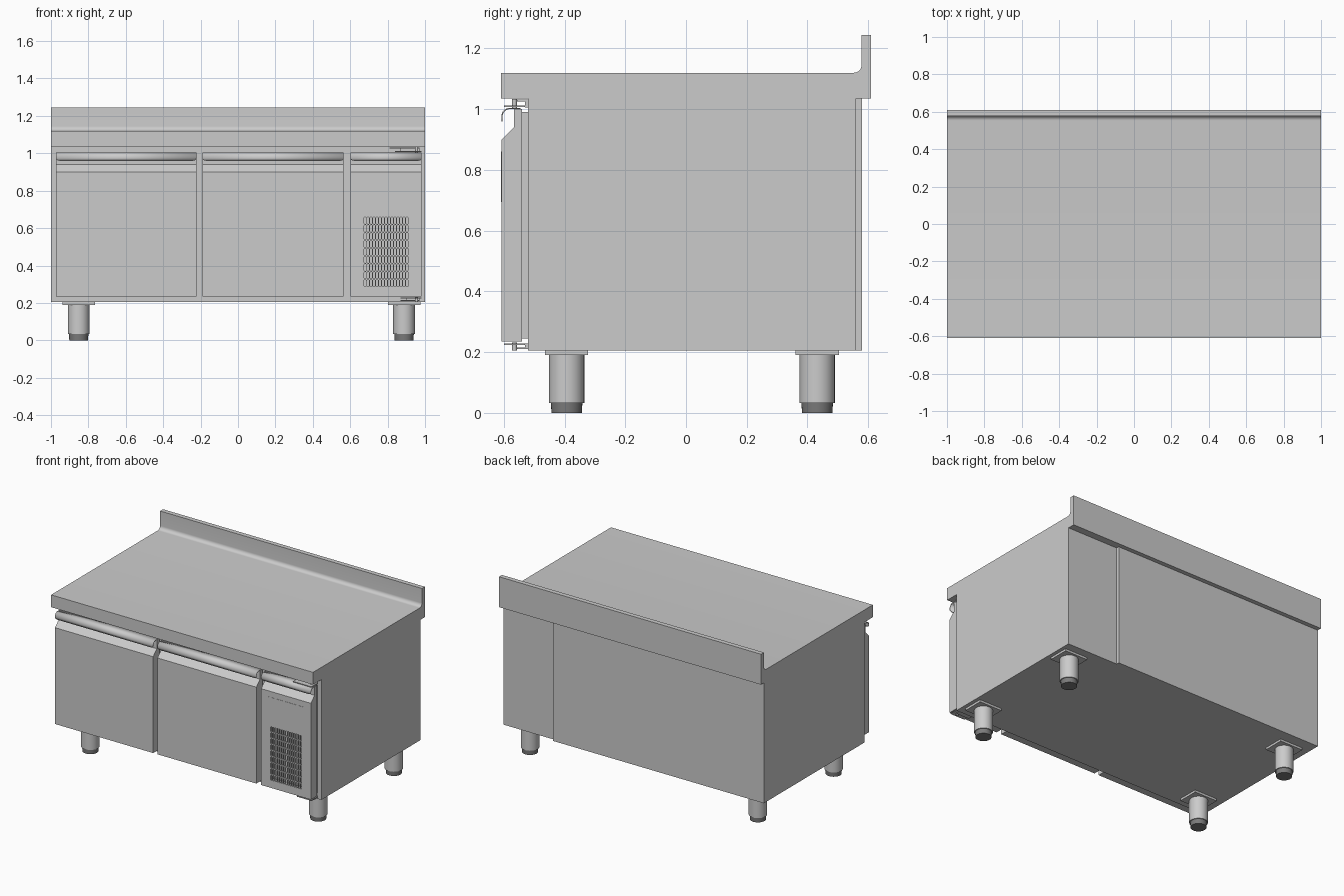
import bpy, bmesh
from math import sin, cos, pi, radians

if "Cube" in bpy.data.objects:
    bpy.data.objects.remove(bpy.data.objects["Cube"])


def finish(bm, name, color=None, smooth=False):
    bmesh.ops.recalc_face_normals(bm, faces=bm.faces)
    me = bpy.data.meshes.new(name)
    bm.to_mesh(me)
    bm.free()
    ob = bpy.data.objects.new(name, me)
    bpy.context.collection.objects.link(ob)
    if color:
        m = bpy.data.materials.get(name) or bpy.data.materials.new(name)
        m.diffuse_color = color
        m.use_nodes = True
        m.node_tree.nodes["Principled BSDF"].inputs["Base Color"].default_value = m.diffuse_color
        me.materials.append(m)
    if smooth:
        bpy.ops.object.select_all(action='DESELECT')
        ob.select_set(True)
        bpy.context.view_layer.objects.active = ob
        bpy.ops.object.shade_smooth_by_angle(angle=radians(35))
    return ob


def add_prism(bm, pts, offset):
    """Extrude a closed outline of 3D points by offset."""
    f = bm.faces.new([bm.verts.new(p) for p in pts])
    r = bmesh.ops.extrude_face_region(bm, geom=[f])
    vs = [g for g in r['geom'] if isinstance(g, bmesh.types.BMVert)]
    bmesh.ops.translate(bm, verts=vs, vec=offset)


def prism_x(name, profile, x0, x1, **kw):
    bm = bmesh.new()
    add_prism(bm, [(x0, y, z) for y, z in profile], (x1 - x0, 0, 0))
    return finish(bm, name, **kw)


def box(name, x0, x1, y0, y1, z0, z1, **kw):
    return prism_x(name, [(y0, z0), (y1, z0), (y1, z1), (y0, z1)], x0, x1, **kw)


def cylinder(name, x, y, z0, z1, r, r2=None, n=32, **kw):
    bm = bmesh.new()
    bmesh.ops.create_cone(bm, cap_ends=True, segments=n, radius1=r2 or r,
                          radius2=r, depth=z1 - z0)
    bmesh.ops.translate(bm, verts=bm.verts, vec=(x, y, (z0 + z1) / 2))
    return finish(bm, name, smooth=True, **kw)


def cut(ob, cutter):
    mod = ob.modifiers.new("cut", 'BOOLEAN')
    mod.object = cutter
    mod.solver = 'EXACT'
    cutter.hide_render = True
    cutter.hide_viewport = True


# Worktop with coved backsplash
cove = [(0.553 + 0.025 * sin(a), 1.145 - 0.025 * cos(a))
        for a in [i * pi / 16 for i in range(9)]]
prism_x("worktop", [(-0.61, 1.035), (-0.61, 1.12)] + cove +
        [(0.578, 1.245), (0.61, 1.245), (0.61, 1.035)], -1, 1, smooth=True)

# Cabinet body, with the machine bay stepped in at the back
bm = bmesh.new()
add_prism(bm, [(-1, -0.52, 0.205), (1, -0.52, 0.205), (1, 0.56, 0.205),
               (0.61, 0.56, 0.205), (0.61, 0.58, 0.205), (-1, 0.58, 0.205)],
          (0, 0, 0.83))
finish(bm, "cabinet_body")

# Light strip between the two main doors
box("mullion_strip", -0.22, -0.193, -0.523, -0.519, 0.31, 0.93,
    color=(0.8, 0.8, 0.83, 1))

# Doors, each with gasket and a rolled handle lip
FRONT = -0.607
door_profile = [(-0.54, 0.235), (FRONT, 0.235), (FRONT, 0.90),
                (-0.567, 0.94), (-0.567, 1.0), (-0.54, 1.0)]


def handle(name, x0, x1):
    # path across the top, over the roll, then down with rounded lower corners
    path = [(-0.545, 1.0025, 0), (-0.58, 1.0025, 0)]
    path += [(-0.58 - 0.026 * sin(a), 0.9765 + 0.026 * cos(a), 0)
             for a in [i * pi / 16 for i in range(1, 9)]]
    path += [(-0.606, 0.972 - 0.012 * (sin(a) - 0.0), 0.02 * (1 - cos(a)))
             for a in [i * pi / 12 for i in range(0, 7)]]
    bm = bmesh.new()
    rows = [(bm.verts.new((x0 + i, y, z)), bm.verts.new((x1 - i, y, z)))
            for y, z, i in path]
    for a, b in zip(rows, rows[1:]):
        bm.faces.new((a[0], a[1], b[1], b[0]))
    ob = finish(bm, name, smooth=True)
    ob.modifiers.new("sheet", 'SOLIDIFY').thickness = 0.004
    ob.modifiers["sheet"].offset = 0


doors = {}
for label, x0, x1 in (("left", -0.972, -0.223), ("middle", -0.19, 0.565),
                      ("machine", 0.602, 0.982)):
    doors[label] = prism_x(label + "_door", door_profile, x0, x1)
    box(label + "_door_gasket", x0 + 0.012, x1 - 0.012, -0.54, -0.519, 0.245, 0.99)
    handle(label + "_door_handle", x0, x1)

# Ventilation grille: slots opening into a cavity in the machine door
cut(doors["machine"], box("cavity_cutter", 0.655, 0.925, -0.597, -0.545, 0.27, 0.675))
bm = bmesh.new()
COLS, ROWS = 15, 9
dx, dz = 0.24 / COLS, 0.376 / ROWS
for c in range(COLS):
    for r in range(ROWS):
        cx, cz = 0.672 + (c + 0.5) * dx, 0.285 + (r + 0.5) * dz
        slot = []
        for k in range(8):
            a = (k + 0.5) * pi / 4
            slot.append((cx + 0.0062 * cos(a),
                         -0.62, cz + 0.006 * sin(a) + (0.0125 if k < 4 else -0.0125)))
        add_prism(bm, slot, (0, 0.03, 0))
cut(doors["machine"], finish(bm, "grille_slot_cutter"))

# Control panel plate above the grille
box("control_panel", 0.66, 0.925, FRONT - 0.0015, FRONT + 0.001, 0.695, 0.86)

# Machine door hinges: fixed bracket, arm and pivot pin
for label, zb, za, xa in (("upper", 1.029, 1.009, 0.84), ("lower", 0.213, 0.226, 0.87)):
    box(label + "_hinge_bracket", xa - 0.03 if label == "upper" else xa, 0.97,
        -0.556, -0.52, zb - 0.003, zb + 0.003)
    box(label + "_hinge_backplate", xa + 0.03, 0.97, -0.53, -0.52,
        min(za, zb) - 0.003, max(za, zb) + 0.003)
    box(label + "_hinge_arm", xa, 0.98, -0.6, -0.53, za - 0.0025, za + 0.0025)
    cylinder(label + "_hinge_pin", 0.955, -0.565, min(za, zb) - 0.008,
             max(za, zb) + 0.005, 0.008, n=16)

# Legs with mounting plates and dark adjustable feet
for sx, x in (("left", -0.852), ("right", 0.888)):
    for sy, y in (("front", -0.393), ("back", 0.432)):
        n = f"{sy}_{sx}_leg"
        box(n + "_plate", x - 0.087, x + 0.087, y - 0.071, y + 0.071, 0.19, 0.206)
        cylinder(n, x, y, 0.033, 0.192, 0.058)
        cylinder(n + "_foot", x, y, 0, 0.035, 0.052, r2=0.05,
                 color=(0.2, 0.2, 0.2, 1))
